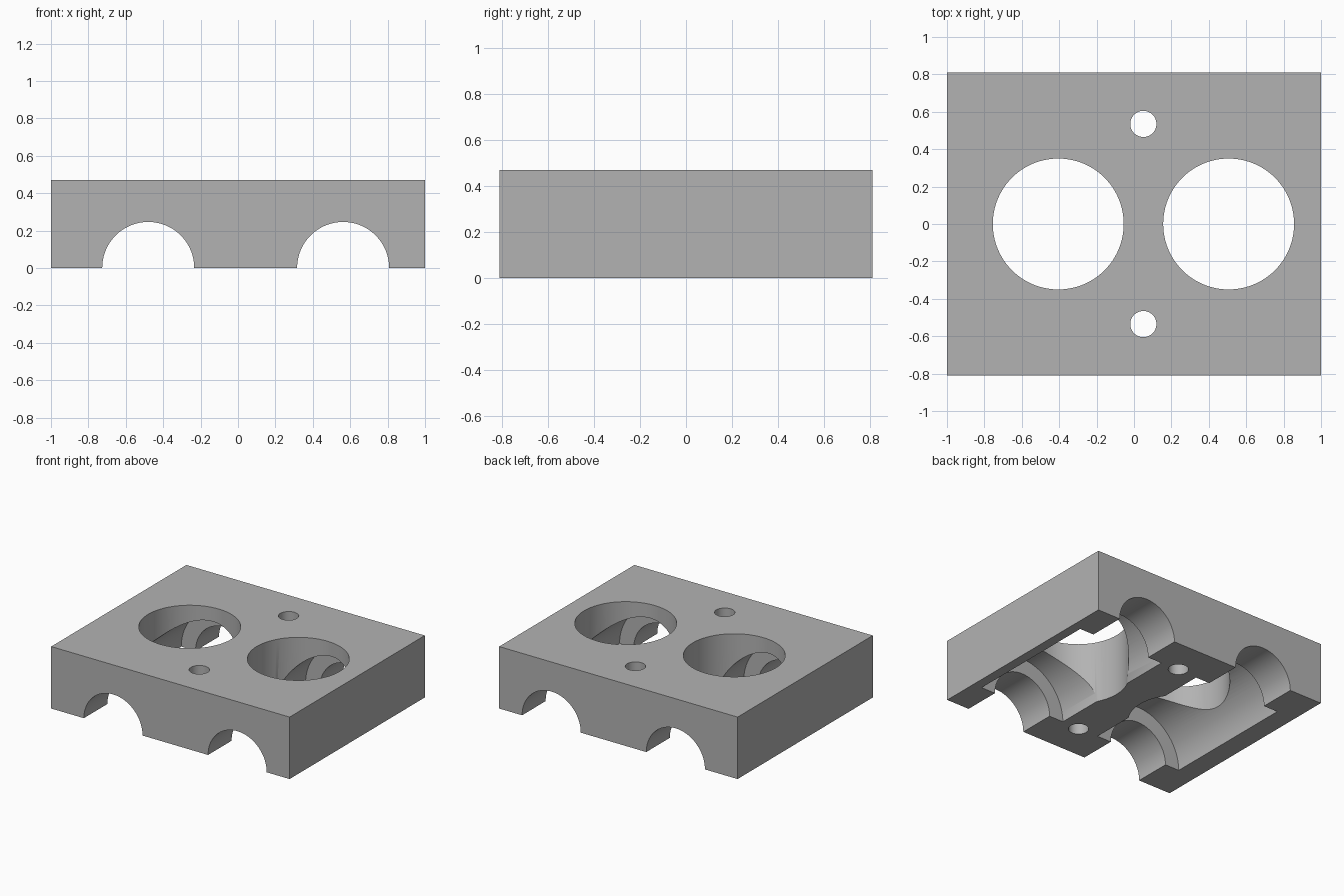
import bpy
from math import pi, radians

default = bpy.data.objects.get("Cube")
if default:
    bpy.data.objects.remove(default, do_unlink=True)

WIDTH, DEPTH, HEIGHT = 2.0, 1.62, 0.47

grey = bpy.data.materials.new("plain grey")
grey.use_nodes = True
grey.diffuse_color = (0.45, 0.45, 0.45, 1)
grey.node_tree.nodes["Principled BSDF"].inputs["Base Color"].default_value = (0.45, 0.45, 0.45, 1)

# Solid block
bpy.ops.mesh.primitive_cube_add(size=1, location=(0, 0, HEIGHT / 2))
block = bpy.context.object
block.name = "clamp_block"
block.scale = (WIDTH, DEPTH, HEIGHT)
bpy.ops.object.transform_apply(location=True, rotation=True, scale=True)
block.data.materials.append(grey)


def bore(name, radius, length, location, along_y=False, sides=96):
    """Cut a round hole through the block."""
    bpy.ops.mesh.primitive_cylinder_add(
        vertices=sides, radius=radius, depth=length, location=location,
        rotation=(pi / 2 if along_y else 0, 0, 0))
    cutter = bpy.context.object
    cutter.name = name
    cutter.hide_render = True
    cutter.data.materials.append(grey)
    bpy.ops.object.transform_apply(location=True, rotation=True, scale=True)
    cut = block.modifiers.new(name, 'BOOLEAN')
    cut.operation = 'DIFFERENCE'
    cut.solver = 'EXACT'
    cut.object = cutter
    bpy.context.view_layer.objects.active = block
    bpy.ops.object.modifier_apply(modifier=name)
    bpy.data.objects.remove(cutter, do_unlink=True)


# Half-round channels along the underside, each with a wider pocket
for x in (-0.48, 0.562):
    bore("channel", 0.246, DEPTH + 0.4, (x, 0, 0), along_y=True)
    bore("pocket", 0.365, 1.056, (x, 0, 0), along_y=True)

# Large round openings through the top
for x in (-0.405, 0.506):
    bore("opening", 0.35, 2, (x, 0, 0))

# Bolt holes between the openings
for y in (-0.535, 0.535):
    bore("bolt_hole", 0.07, 2, (0.05, y, 0), sides=48)

bpy.ops.object.select_all(action='DESELECT')
block.select_set(True)
bpy.context.view_layer.objects.active = block
bpy.ops.object.shade_smooth_by_angle(angle=radians(30))
